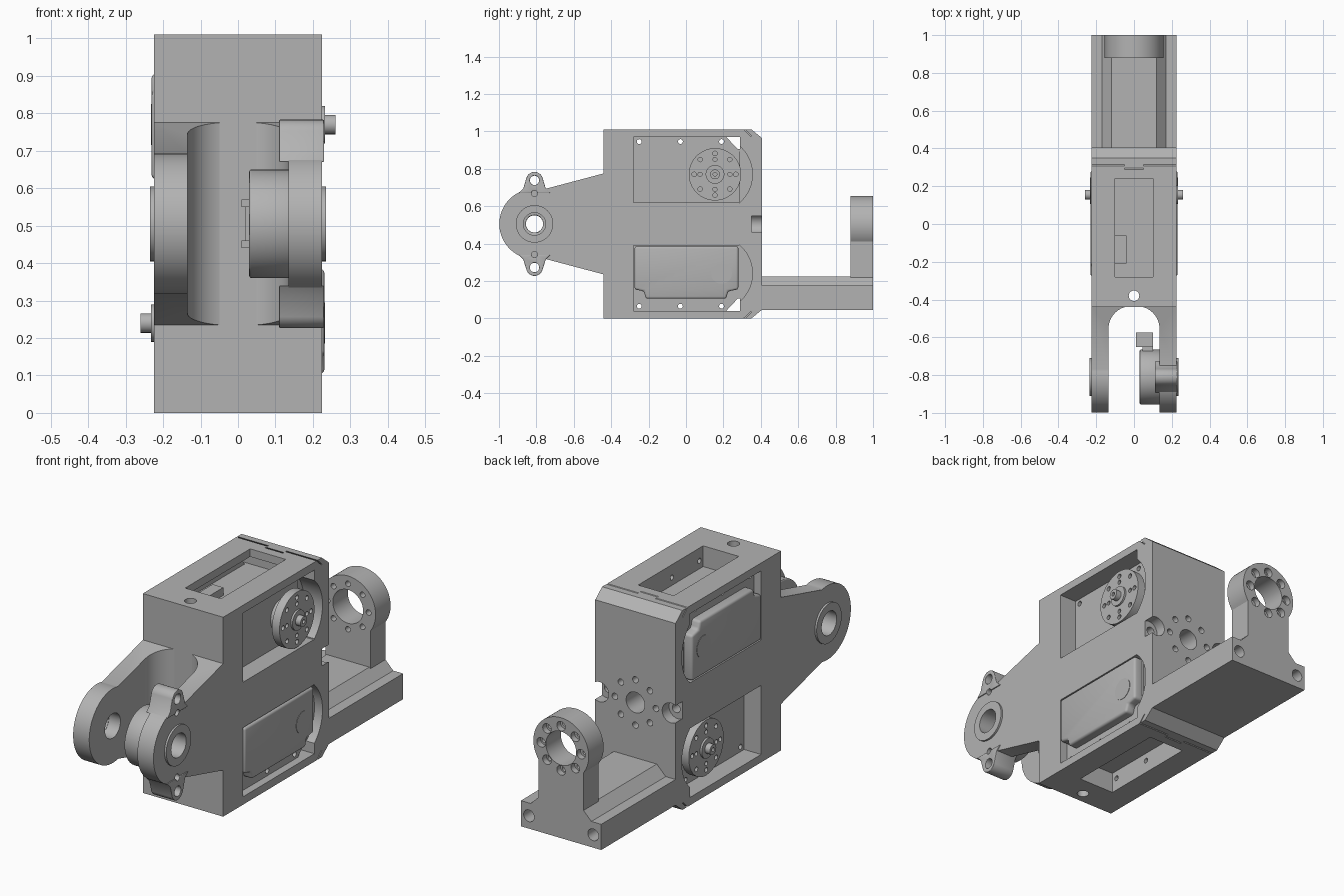
import bpy, bmesh
from math import sin, cos, radians, pi
from mathutils import Matrix, Vector

cube = bpy.data.objects.get("Cube")
if cube:
    bpy.data.objects.remove(cube, do_unlink=True)

grey = bpy.data.materials.new("machined_grey")
grey.use_nodes = True
COLOUR = (0.45, 0.45, 0.45, 1)
grey.diffuse_color = COLOUR
grey.node_tree.nodes["Principled BSDF"].inputs["Base Color"].default_value = COLOUR

H = 1.01                      # body height
KEEP = Matrix.Identity(4)
FLIP = Matrix.Translation((0, 0, H)) @ Matrix.Rotation(pi, 4, 'Y')


def place(axis, u, v, w):
    """Point from profile coordinates (u, v) and depth w along the axis."""
    return Vector({'x': (w, u, v), 'y': (u, w, v), 'z': (u, v, w)}[axis])


def prism(name, axis, pts, a, b, m=KEEP):
    bm = bmesh.new()
    low = [bm.verts.new(m @ place(axis, u, v, a)) for u, v in pts]
    high = [bm.verts.new(m @ place(axis, u, v, b)) for u, v in pts]
    bm.faces.new(low)
    bm.faces.new(high[::-1])
    for i in range(len(pts)):
        j = (i + 1) % len(pts)
        bm.faces.new((low[i], high[i], high[j], low[j]))
    bmesh.ops.recalc_face_normals(bm, faces=bm.faces)
    me = bpy.data.meshes.new(name)
    bm.to_mesh(me)
    bm.free()
    me.materials.append(grey)
    ob = bpy.data.objects.new(name, me)
    bpy.context.collection.objects.link(ob)
    return ob


def arc(cu, cv, r, start, end, n=24):
    steps = [radians(start + (end - start) * i / n) for i in range(n + 1)]
    return [(cu + r * cos(t), cv + r * sin(t)) for t in steps]


def rect(u0, u1, v0, v1):
    return [(u0, v0), (u1, v0), (u1, v1), (u0, v1)]


def cyl(name, axis, cu, cv, r, a, b, m=KEEP):
    n = 48 if r > 0.04 else 20
    return prism(name, axis, arc(cu, cv, r, 0, 360, n)[:-1], a, b, m)


def ring_holes(axis, cu, cv, big, r, a, b, m=KEEP):
    return [cyl("cutter", axis, cu + big * cos(k * pi / 4), cv + big * sin(k * pi / 4), r, a, b, m)
            for k in range(8)]


def finish(ob, cutters=(), bevel=0):
    """Apply cuts and edge rounding, then shade."""
    for c in cutters:
        c.hide_render = True
        mod = ob.modifiers.new("cut", 'BOOLEAN')
        mod.operation, mod.solver, mod.object = 'DIFFERENCE', 'EXACT', c
    if bevel:
        mod = ob.modifiers.new("round", 'BEVEL')
        mod.width, mod.segments, mod.limit_method = bevel, 3, 'ANGLE'
    bpy.context.view_layer.update()
    dg = bpy.context.evaluated_depsgraph_get()
    me = bpy.data.meshes.new_from_object(ob.evaluated_get(dg))
    ob.modifiers.clear()
    ob.data = me
    for c in cutters:
        bpy.data.objects.remove(c, do_unlink=True)
    me.shade_smooth()
    me.set_sharp_from_angle(angle=radians(30))
    return ob


# Main housing with servo pockets, end windows and bolt patterns
W = 0.225
BACK = 0.405
HY, HZ = 0.155, 0.77          # servo horn axis
housing = prism("housing", 'x', [(-0.44, 0), (0.35, 0), (BACK, 0.045), (BACK, H - 0.045),
                                 (0.35, H), (-0.44, H)], -W, W)
cuts = [cyl("cutter", 'z', 0, -0.38, 0.028, -0.1, 1.1),
        cyl("cutter", 'y', 0, H / 2, 0.052, 0.2, 0.5)]
cuts += ring_holes('y', 0, H / 2, 0.115, 0.016, 0.3, 0.5)
for s in (-1, 1):
    cuts.append(cyl("cutter", 'y', s * 0.2, H / 2, 0.05, 0.35, 0.5))
    cuts.append(cyl("cutter", 'y', s * 0.19, H / 2, 0.022, 0.25, 0.36))
swell = arc(HY, HZ, 0.2, -50, 50)
for m in (KEEP, FLIP):
    cuts.append(prism("cutter", 'x', rect(-0.28, 0.29, 0.62, 0.97), -0.3, 0.3, m))
    cuts.append(prism("cutter", 'x', swell, 0.12, 0.3, m))
    cuts.append(prism("cutter", 'x', swell, -0.3, -0.18, m))
    cuts.append(prism("cutter", 'z', rect(-0.1, 0.1, -0.28, 0.24), 0.95, 1.1, m))
    # lid seam
    for x0, x1, dy in ((-0.3, -0.05, 0), (-0.05, 0.05, -0.02), (0.05, 0.3, 0)):
        seam = [(0.303, 1.015), (0.311, 1.015), (0.352, 0.975), (0.344, 0.975)]
        cuts.append(prism("cutter", 'x', [(y + dy, z) for y, z in seam], x0, x1, m))
finish(housing, cuts)

# Fork with two rounded arms
PY, PZ = -0.81, H / 2         # pivot axis
fork = prism("fork_arms", 'x', [(-0.44, 0.235), (-0.44, 0.775)]
             + arc(PY, PZ, 0.188, 77, 283, 48), -W, W)
slot = [(0.135, -1.2)] + arc(0.015, -0.555, 0.12, 0, 90) \
    + arc(-0.015, -0.555, 0.12, 90, 180) + [(-0.135, -1.2)]
cuts = [prism("cutter", 'z', slot, 0, 1), cyl("cutter", 'x', PY, PZ, 0.062, -0.4, 0.4)]
cuts += [cyl("cutter", 'x', PY, PZ + s * 0.163, 0.016, 0.1, 0.4) for s in (-1, 1)]
finish(fork, cuts)
for side, s in (("left", 1), ("right", -1)):
    finish(cyl(side + "_pivot_ring", 'x', PY, PZ, 0.1, s * 0.2, s * 0.235),
           [cyl("cutter", 'x', PY, PZ, 0.06, -0.4, 0.4)])

# Screw ears above and below the left pivot
for name, m in (("upper", KEEP), ("lower", Matrix.Translation((0, 0, H)) @ Matrix.Scale(-1, 4, (0, 0, 1)))):
    ear = prism(name + "_ear", 'x', [(PY - 0.085, PZ + 0.165), (PY + 0.085, PZ + 0.165), (PY + 0.06, PZ + 0.19)]
                + arc(PY, PZ + 0.233, 0.045, 20, 160) + [(PY - 0.06, PZ + 0.19)], 0.11, 0.23, m)
    finish(ear, [cyl("cutter", 'x', PY, PZ + 0.233, 0.025, 0, 0.4, m),
                 cyl("cutter", 'x', PY, PZ + 0.163, 0.016, 0, 0.4, m)], 0.004)

# Pivot sensor and its plug
finish(cyl("pivot_sensor", 'x', PY, PZ, 0.145, 0.03, 0.14),
       [cyl("cutter", 'x', PY, PZ, 0.046, -0.1, 0.4)], 0.006)
finish(prism("sensor_plug", 'y', rect(0.045, 0.1, 0.46, 0.55), -0.69, -0.6))
for name, z in (("lower", 0.44), ("upper", 0.55)):
    finish(prism(name + "_plug_tab", 'y', rect(0.01, 0.1, z, z + 0.02), -0.65, -0.575))
finish(prism("plug_bridge", 'y', rect(0.02, 0.1, 0.445, 0.565), -0.645, -0.625))

# Two servos, the second turned half round about the long axis
for name, m in (("upper_servo", KEEP), ("lower_servo", FLIP)):
    finish(prism(name + "_case", 'x', rect(-0.28, 0.29, 0.62, 0.905), -0.18, 0.125, m))
    plate = [(-0.28, 0.62), (0.29, 0.62), (0.29, 0.89), (0.215, 0.97), (-0.28, 0.97)]
    for part, a, b in (("front_flange", 0.1, 0.13), ("back_flange", -0.185, -0.155)):
        finish(prism(name + "_" + part, 'x', plate, a, b, m),
               [cyl("cutter", 'x', y, 0.945, 0.013, -0.3, 0.3, m) for y in (-0.25, -0.03, 0.19)])
    # horn
    cyl_hub = cyl(name + "_horn_hub", 'x', HY, HZ, 0.08, 0.12, 0.19, m)
    finish(cyl_hub)
    cuts = ring_holes('x', HY, HZ, 0.112, 0.012, 0.19, 0.3, m)
    for k in range(4):
        t = k * pi / 2
        cuts.append(cyl("cutter", 'x', HY + 0.08 * cos(t), HZ + 0.08 * sin(t), 0.011, 0.19, 0.3, m))
    finish(cyl(name + "_horn", 'x', HY, HZ, 0.14, 0.18, 0.222, m), cuts)
    finish(cyl(name + "_horn_collar", 'x', HY, HZ, 0.05, 0.2, 0.232, m))
    finish(cyl(name + "_shaft", 'x', HY, HZ, 0.026, 0.2, 0.26, m),
           [cyl("cutter", 'x', HY, HZ, 0.01, 0.235, 0.3, m)])
    # rear cover with notched corners
    cover = [(-0.275, 0.625), (0.28, 0.625), (0.28, 0.855), (0.225, 0.865), (0.215, 0.905),
             (-0.215, 0.905), (-0.225, 0.865), (-0.275, 0.855)]
    finish(prism(name + "_cover", 'x', cover, -0.231, -0.17, m), bevel=0.012)
    finish(cyl(name + "_cover_disc", 'x', 0.19, HZ, 0.055, -0.233, -0.225, m))
    # wire connector seen through the end window
    finish(prism(name + "_connector", 'z', rect(-0.1, -0.04, -0.21, -0.06), 0.9, 0.945, m))

# Rear foot with sloped rib
half = [(0.225, 0.045), (0.225, 0.175), (0.17, 0.175), (0.12, 0.225)]
foot = prism("rear_foot", 'y', half + [(-x, z) for x, z in reversed(half)], 0.4, 1)
finish(foot, [cyl("cutter", 'y', s * 0.18, 0.11, 0.03, 0.88, 1.1) for s in (-1, 1)])

# Upright bearing eye on the foot
eye = prism("bearing_eye", 'y', [(-0.126, 0.2), (0.126, 0.2)]
            + arc(0, 0.5, 0.155, -35.5, 215.5, 48), 0.88, 1)
finish(eye, [cyl("cutter", 'y', 0, 0.5, 0.085, 0.8, 1.1)]
       + ring_holes('y', 0, 0.5, 0.115, 0.014, 0.8, 1.1)
       + ring_holes('y', 0, 0.5, 0.112, 0.024, 0.97, 1.1))
